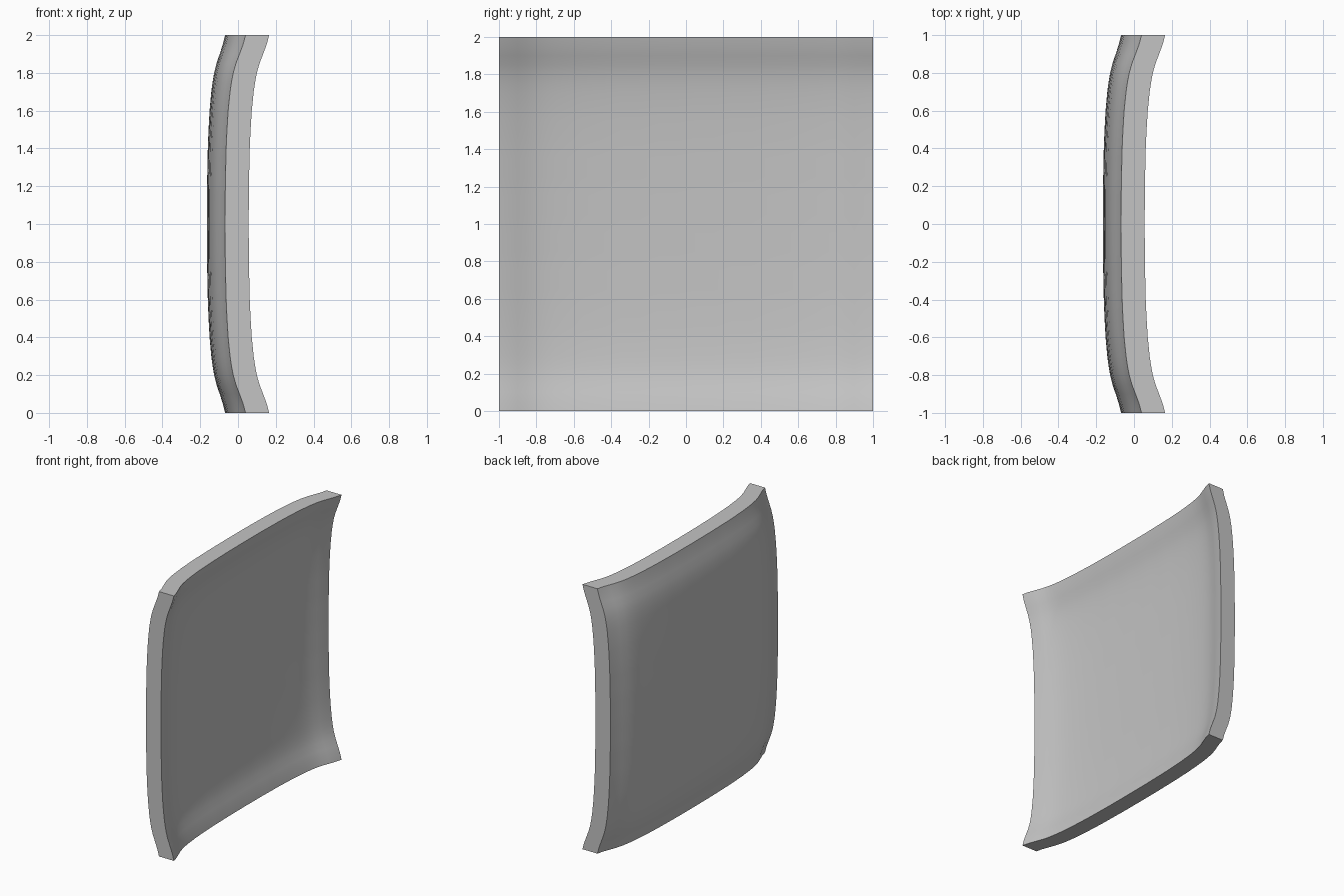
import bpy
import bmesh

# Remove the default cube
cube = bpy.data.objects.get("Cube")
if cube:
    bpy.data.objects.remove(cube, do_unlink=True)

SEGMENTS = 40
THICKNESS = 0.125
BACK_X = -0.165

# Rise of the dish from its centre (0) to its rim (1)
RISE = [(0, 0), (0.2, 0.001), (0.4, 0.005), (0.5, 0.009), (0.6, 0.0145),
        (0.7, 0.0235), (0.75, 0.030), (0.8, 0.0385), (0.85, 0.051),
        (0.9, 0.068), (0.95, 0.0845), (1, 0.0965)]


def rise(t):
    t = min(abs(t), 1.0)
    for (a, fa), (b, fb) in zip(RISE, RISE[1:]):
        if t <= b:
            return fa + (fb - fa) * (t - a) / (b - a)
    return RISE[-1][1]


def make_material(name, value):
    mat = bpy.data.materials.new(name)
    mat.use_nodes = True
    colour = (value, value, value, 1.0)
    mat.diffuse_color = colour
    mat.node_tree.nodes["Principled BSDF"].inputs["Base Color"].default_value = colour
    return mat


# Square sheet, stood upright and dished towards -x
bm = bmesh.new()
bmesh.ops.create_grid(bm, x_segments=SEGMENTS, y_segments=SEGMENTS, size=1)
for v in bm.verts:
    y, z = v.co.x, v.co.y
    fy, fz = rise(y), rise(z)
    v.co = (BACK_X + fy + fz + 1.3 * fy * fz, y, z + 1)

# Thicken straight along x, so the rim faces stay flat
result = bmesh.ops.extrude_face_region(bm, geom=bm.faces[:], use_keep_orig=True)
front = [g for g in result["geom"] if isinstance(g, bmesh.types.BMVert)]
bmesh.ops.translate(bm, verts=front, vec=(THICKNESS, 0, 0))
bmesh.ops.recalc_face_normals(bm, faces=bm.faces[:])

mesh = bpy.data.meshes.new("dished_panel")
bm.to_mesh(mesh)
bm.free()
mesh.materials.append(make_material("light grey", 0.55))
panel = bpy.data.objects.new("dished_panel", mesh)
bpy.context.collection.objects.link(panel)

# Smooth faces with crisp rim edges
bpy.ops.object.select_all(action="DESELECT")
panel.select_set(True)
bpy.context.view_layer.objects.active = panel
bpy.ops.object.shade_smooth_by_angle(angle=0.7)
